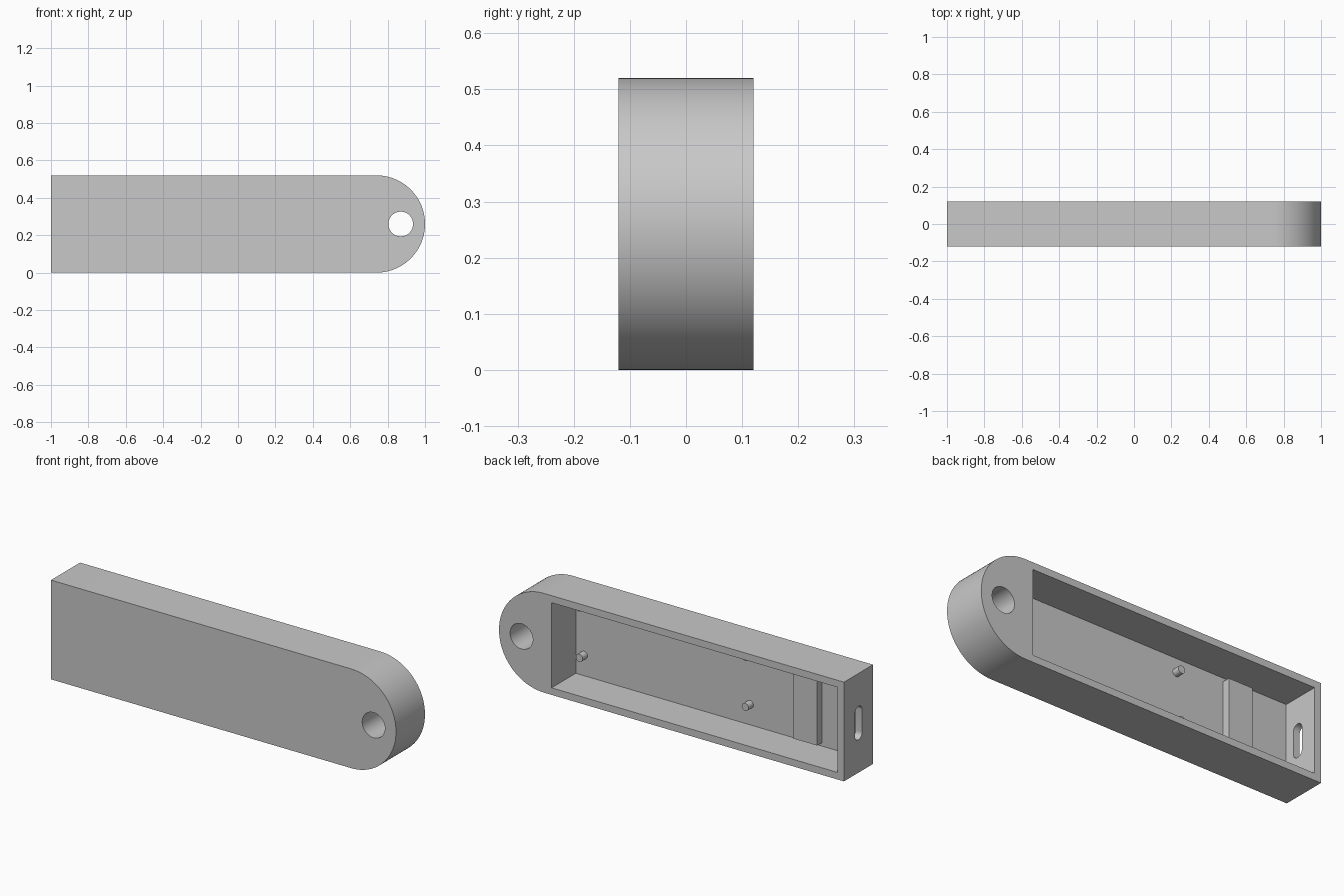
import bpy, bmesh, math

cube = bpy.data.objects.get("Cube")
if cube:
    bpy.data.objects.remove(cube, do_unlink=True)

grey = bpy.data.materials.new("light grey")
grey.use_nodes = True
COLOUR = (0.58, 0.58, 0.58, 1)
grey.diffuse_color = COLOUR
grey.node_tree.nodes["Principled BSDF"].inputs["Base Color"].default_value = COLOUR

MID = 0.26      # height of the centre line, also the radius of the round end
HALF = 0.12     # half the depth
WALL = 0.037
FLOOR = -0.08   # inner face of the front panel


def arc(cx, cy, r, start, end, steps):
    angles = [start + (end - start) * i / steps for i in range(steps + 1)]
    return [(cx + r * math.cos(a), cy + r * math.sin(a)) for a in angles]


def circle(cx, cy, r, steps):
    return arc(cx, cy, r, 0, 2 * math.pi, steps)[:-1]


def prism(name, outline, place, start, end):
    """Solid between two copies of a closed outline; place maps (a, b, depth) to xyz."""
    bm = bmesh.new()
    near = [bm.verts.new(place(a, b, start)) for a, b in outline]
    far = [bm.verts.new(place(a, b, end)) for a, b in outline]
    bm.faces.new(near)
    bm.faces.new(far[::-1])
    for i in range(len(outline)):
        bm.faces.new((near[i - 1], far[i - 1], far[i], near[i]))
    bmesh.ops.recalc_face_normals(bm, faces=bm.faces)
    mesh = bpy.data.meshes.new(name)
    bm.to_mesh(mesh)
    bm.free()
    mesh.materials.append(grey)
    obj = bpy.data.objects.new(name, mesh)
    bpy.context.collection.objects.link(obj)
    return obj


def along_y(a, b, d):
    return (a, d, b)


def along_x(a, b, d):
    return (d, a, b)


def rect(x0, x1, z0, z1):
    return [(x0, z0), (x1, z0), (x1, z1), (x0, z1)]


def activate(obj):
    bpy.ops.object.select_all(action="DESELECT")
    obj.select_set(True)
    bpy.context.view_layer.objects.active = obj


def smooth(obj):
    activate(obj)
    bpy.ops.object.shade_smooth_by_angle(angle=math.radians(30))


# Housing: bar with one square end and one round end
quarter = math.pi / 2
outline = [(-1, 2 * MID), (-1, 0)] + arc(1 - MID, MID, MID, -quarter, quarter, 48)
housing = prism("housing", outline, along_y, -HALF, HALF)

# Cutters: cavity open to the back, hanging hole, slot in the square end
slot_r, slot_h = 0.03, 0.058
slot = (arc(0, MID + slot_h, slot_r, 0, math.pi, 16)
        + arc(0, MID - slot_h, slot_r, math.pi, 2 * math.pi, 16))
cutters = [
    prism("cavity_cutter", rect(-1 + WALL, 0.695, WALL, 2 * MID - WALL),
          along_y, FLOOR, HALF + 0.1),
    prism("hole_cutter", circle(0.87, MID, 0.066, 48), along_y, -0.3, 0.3),
    prism("slot_cutter", slot, along_x, -1.1, -0.9),
]
activate(housing)
for cutter in cutters:
    cutter.hide_render = True
    mod = housing.modifiers.new("cut", "BOOLEAN")
    mod.operation = "DIFFERENCE"
    mod.solver = "EXACT"
    mod.object = cutter
    bpy.ops.object.modifier_apply(modifier=mod.name)
    bpy.data.objects.remove(cutter, do_unlink=True)
smooth(housing)

# Raised rib across the cavity floor
prism("cross_rib", rect(-0.732, -0.592, 0.055, 0.465), along_y, FLOOR, -0.04)

# Four locating pegs
for end, x in (("inner", -0.315), ("outer", 0.647)):
    for level, z in (("lower", 0.145), ("upper", 0.408)):
        peg = prism(f"{level}_{end}_peg", circle(x, z, 0.02, 24), along_y,
                    FLOOR, FLOOR + 0.04)
        smooth(peg)
